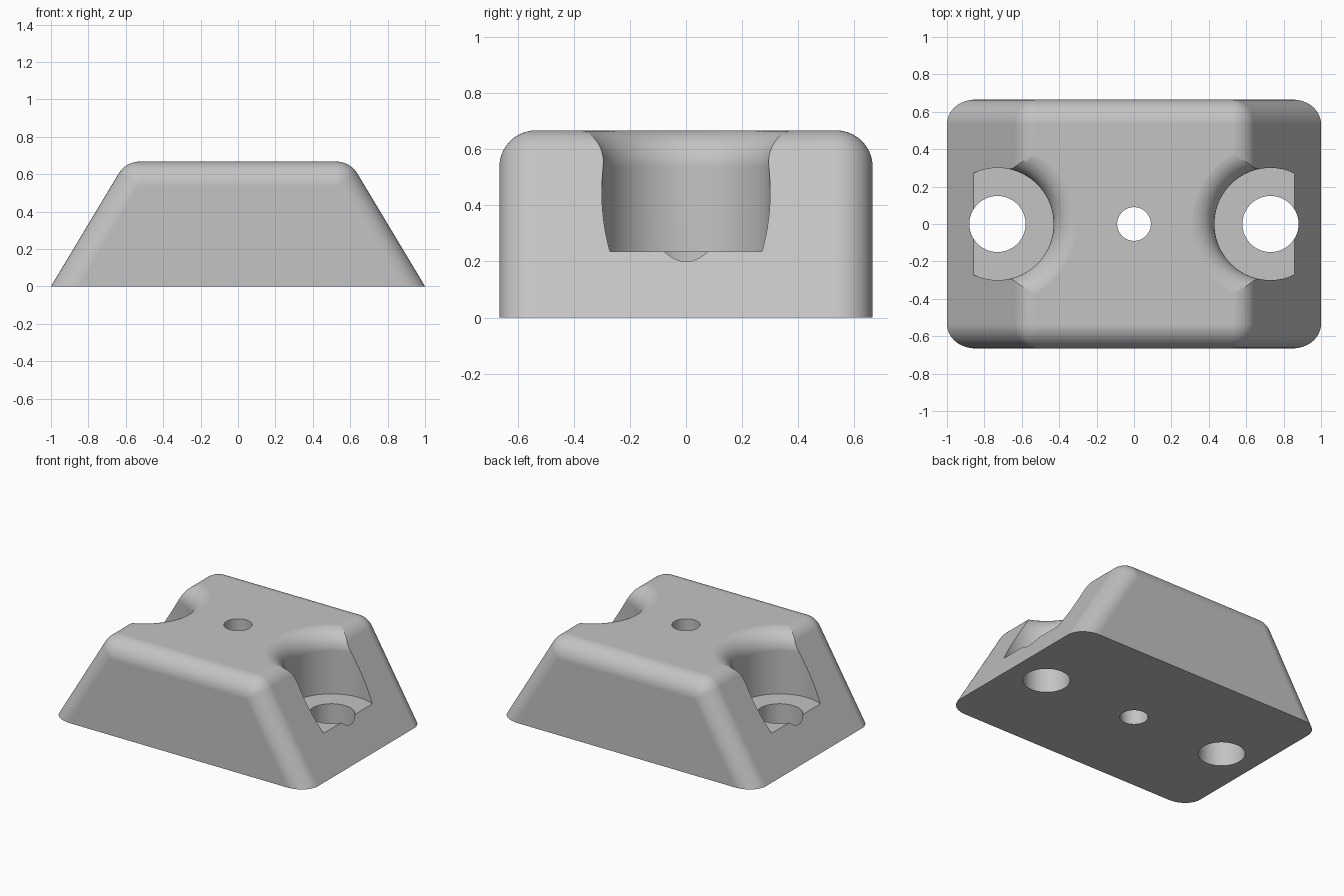
import bpy
import bmesh
from math import sin, cos, pi, radians, atan, hypot
from mathutils import Vector

cube = bpy.data.objects.get("Cube")
if cube:
    bpy.data.objects.remove(cube, do_unlink=True)

HEIGHT, DEPTH, SLOPE, FILLET = 0.667, 0.665, 0.6, 0.13
STEPS = 14
CORE_Z = HEIGHT - FILLET

grey = bpy.data.materials.new("light_grey")
grey.use_nodes = True
grey.diffuse_color = (0.55, 0.55, 0.55, 1)
grey.node_tree.nodes["Principled BSDF"].inputs["Base Color"].default_value = (0.55, 0.55, 0.55, 1)


def make_object(name, bm):
    bmesh.ops.recalc_face_normals(bm, faces=bm.faces)
    mesh = bpy.data.meshes.new(name)
    bm.to_mesh(mesh)
    bm.free()
    obj = bpy.data.objects.new(name, mesh)
    bpy.context.collection.objects.link(obj)
    mesh.materials.append(grey)
    return obj


def rounded_block():
    """Hull of four rounded corners, run down the sloping ends to the floor."""
    bm = bmesh.new()
    tilt = atan(SLOPE)
    centre = Vector((1 - SLOPE * CORE_Z - FILLET * hypot(1, SLOPE), DEPTH - FILLET, CORE_Z))
    points = []
    for j in range(STEPS + 1):
        theta = j / STEPS * pi / 2
        for i in range(STEPS + 1):
            phi = tilt + (pi / 2 - tilt) * i / STEPS
            p = centre + FILLET * Vector((cos(theta) * cos(phi), sin(theta), cos(theta) * sin(phi)))
            points.append(p)
            if i == 0:
                points.append(p + p.z * Vector((SLOPE, 0, -1)))
    for sx in (-1, 1):
        for sy in (-1, 1):
            for p in points:
                bm.verts.new((p.x * sx, p.y * sy, p.z))
    bmesh.ops.remove_doubles(bm, verts=bm.verts, dist=1e-5)
    hull = bmesh.ops.convex_hull(bm, input=bm.verts)
    loose = {g for g in hull["geom_interior"] + hull["geom_unused"] if isinstance(g, bmesh.types.BMVert)}
    bmesh.ops.delete(bm, geom=list(loose), context="VERTS")
    bmesh.ops.dissolve_limit(bm, angle_limit=radians(0.3), verts=bm.verts, edges=bm.edges)
    return make_object("block", bm)


def turned_cutter(name, profile, x):
    """Revolve a (radius, height) profile around a vertical axis at x."""
    bm = bmesh.new()
    verts = [bm.verts.new((r, 0, z)) for r, z in profile]
    edges = [bm.edges.new(pair) for pair in zip(verts, verts[1:])]
    bmesh.ops.spin(bm, geom=verts + edges, cent=(0, 0, 0), axis=(0, 0, 1),
                   angle=2 * pi, steps=96, use_duplicate=False)
    bmesh.ops.remove_doubles(bm, verts=bm.verts, dist=1e-5)
    bmesh.ops.translate(bm, verts=bm.verts, vec=(x, 0, 0))
    cutter = make_object(name, bm)
    cutter.hide_render = True
    return cutter


# Stepped screw pocket with a flared rim
flare = [(0.3 + FILLET * (1 - cos(a)), CORE_Z + FILLET * sin(a))
         for a in (radians(6 * k) for k in range(15))]
pocket = ([(0, -0.1), (0.15, -0.1), (0.15, 0.235), (0.3, 0.235)] + flare
          + [(0.43, HEIGHT + 0.0007), (0.43, 0.9), (0, 0.9)])
bore = [(0, -0.1), (0.09, -0.1), (0.09, 0.9), (0, 0.9)]

block = rounded_block()
cutters = [turned_cutter("left_pocket", pocket, 0.73),
           turned_cutter("right_pocket", pocket, -0.73),
           turned_cutter("centre_bore", bore, 0)]

bpy.ops.object.select_all(action="DESELECT")
bpy.context.view_layer.objects.active = block
block.select_set(True)
for cutter in cutters:
    mod = block.modifiers.new(cutter.name, "BOOLEAN")
    mod.object = cutter
    mod.operation = "DIFFERENCE"
    mod.solver = "EXACT"
    bpy.ops.object.modifier_apply(modifier=mod.name)
    bpy.data.objects.remove(cutter, do_unlink=True)

# Smooth fillets and bores, crisp rims, flat main faces
bpy.ops.object.shade_smooth_by_angle(angle=radians(25))
weighted = block.modifiers.new("flat_faces", "WEIGHTED_NORMAL")
weighted.keep_sharp = True
